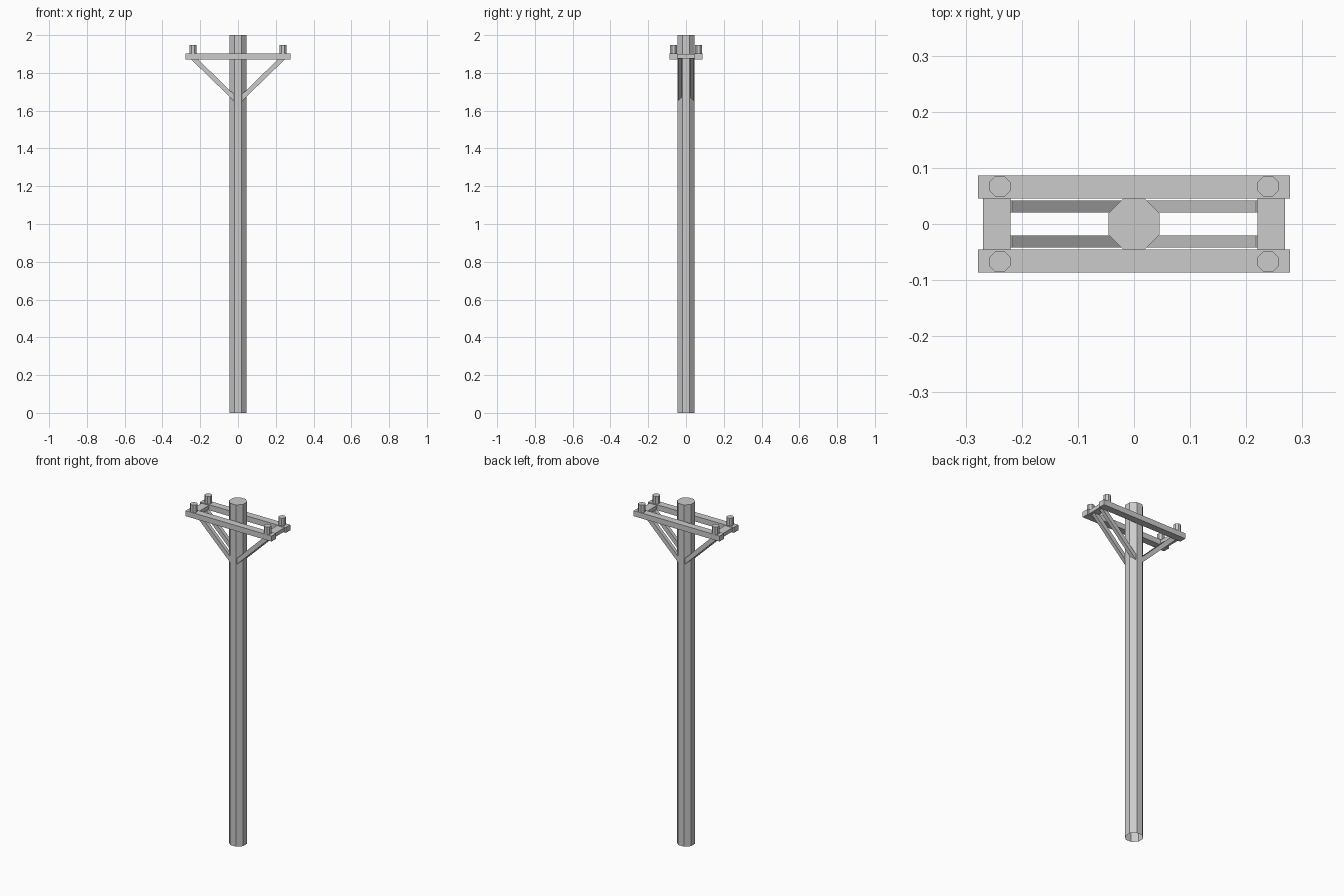
import bpy, bmesh, math

cube = bpy.data.objects.get("Cube")
if cube:
    bpy.data.objects.remove(cube, do_unlink=True)

GREY = (0.6, 0.6, 0.6, 1)
grey = bpy.data.materials.new("weathered_grey")
grey.use_nodes = True
grey.diffuse_color = GREY
grey.node_tree.nodes["Principled BSDF"].inputs["Base Color"].default_value = GREY


def add_object(name, bm):
    bmesh.ops.recalc_face_normals(bm, faces=bm.faces)
    mesh = bpy.data.meshes.new(name)
    bm.to_mesh(mesh)
    bm.free()
    mesh.materials.append(grey)
    bpy.context.collection.objects.link(bpy.data.objects.new(name, mesh))


def prism(name, points, offset, open_start=False):
    """Extrude a flat outline along an offset."""
    bm = bmesh.new()
    base = bm.faces.new([bm.verts.new(p) for p in points])
    new = bmesh.ops.extrude_face_region(bm, geom=[base], use_keep_orig=True)["geom"]
    bmesh.ops.translate(bm, vec=offset, verts=[v for v in new if isinstance(v, bmesh.types.BMVert)])
    bmesh.ops.recalc_face_normals(bm, faces=bm.faces)
    if open_start:
        bmesh.ops.delete(bm, geom=[base], context='FACES_ONLY')
    add_object(name, bm)


def octagon(x, y, z, apothem):
    r = apothem / math.cos(math.pi / 8)
    angles = [(i + 0.5) * math.pi / 4 for i in range(8)]
    return [(x + r * math.cos(a), y + r * math.sin(a), z) for a in angles]


def box(name, x0, x1, y0, y1, z0, z1):
    prism(name, [(x0, y0, z0), (x1, y0, z0), (x1, y1, z0), (x0, y1, z0)], (0, 0, z1 - z0))


POLE = 0.0455      # half width of the pole
ARM_Y = 0.0866     # outer face of the crossarms
ARM_Z = (1.871, 1.903)

# Octagonal pole, open underneath
prism("pole", octagon(0, 0, 0, POLE), (0, 0, 2), open_start=True)

# Twin crossarms
for side, s in (("front", -1), ("back", 1)):
    box(f"{side}_crossarm", -0.278, 0.278, *sorted((s * POLE, s * ARM_Y)), *ARM_Z)

for end, sx in (("left", 1), ("right", -1)):
    # Spacer block joining the crossarm ends
    box(f"{end}_spacer", *sorted((sx * 0.2205, sx * 0.2688)), -POLE, POLE, 1.877, 1.899)
    for side, sy in (("front", -1), ("back", 1)):
        # Insulator peg on the crossarm
        prism(f"{side}_{end}_insulator", octagon(sx * 0.239, sy * 0.067, ARM_Z[1], 0.0187), (0, 0, 0.044))
        # Diagonal brace running into the pole
        outline = [(0.254, 1.877), (0.217, 1.877), (0.012, 1.677), (0.012, 1.642)]
        prism(f"{side}_{end}_brace", [(sx * x, sy * 0.0205, z) for x, z in outline], (0, sy * 0.0215, 0))
